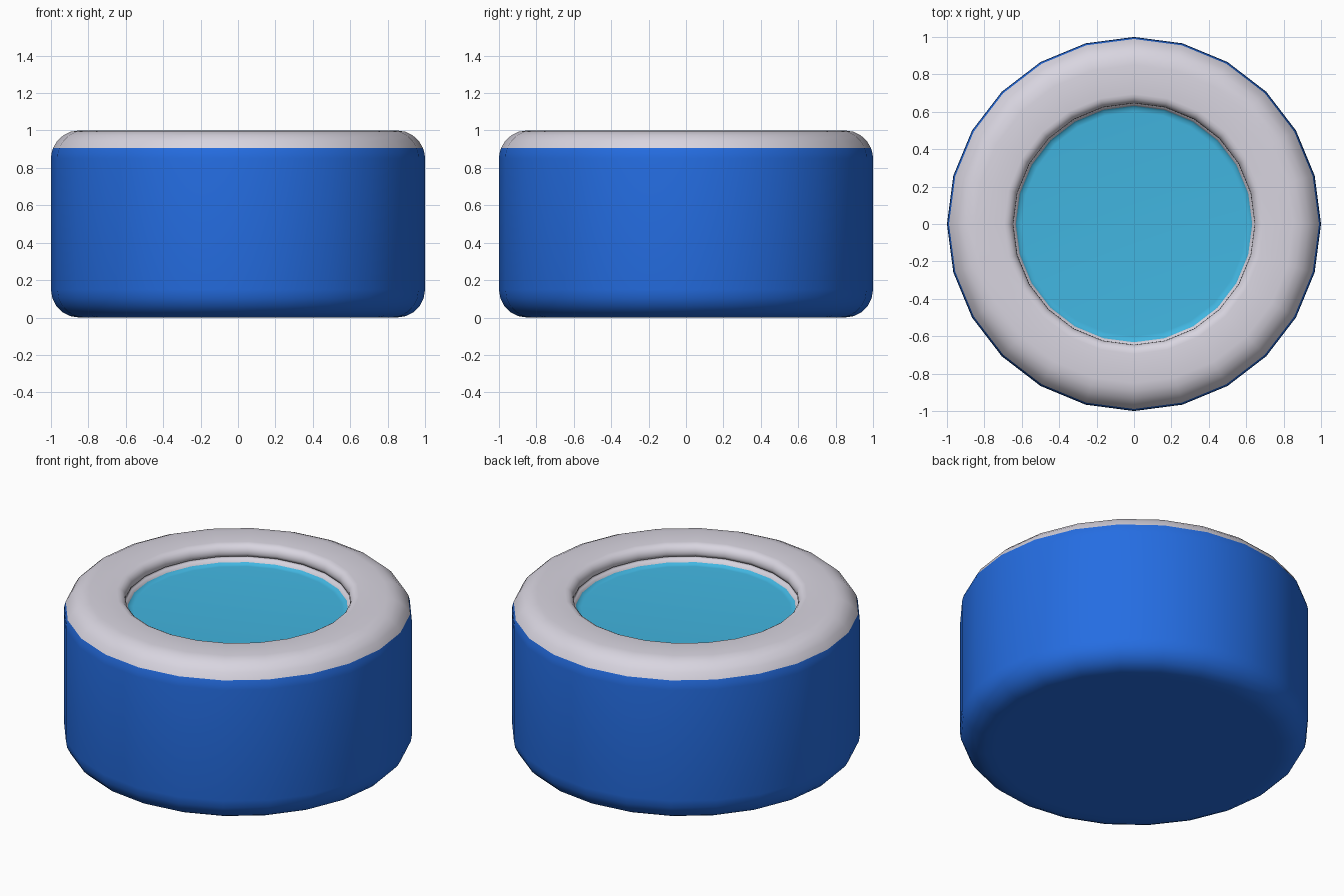
import bpy
import bmesh
import math

SIDES = 24

cube = bpy.data.objects.get("Cube")
if cube:
    bpy.data.objects.remove(cube, do_unlink=True)


def material(name, colour):
    mat = bpy.data.materials.new(name)
    mat.use_nodes = True
    mat.diffuse_color = colour
    bsdf = mat.node_tree.nodes["Principled BSDF"]
    bsdf.inputs["Base Color"].default_value = colour
    bsdf.inputs["Roughness"].default_value = 0.6
    return mat


def arc(cr, cz, radius, start, end, steps):
    """Profile points (r, z) along an arc, angles in degrees."""
    angles = [math.radians(start + (end - start) * i / steps) for i in range(steps + 1)]
    return [(cr + radius * math.cos(a), cz + radius * math.sin(a)) for a in angles]


def lathe(name, profile, mat):
    """Spin a profile around z; a point at r = 0 becomes a fan centre."""
    bm = bmesh.new()
    rings = []
    for r, z in profile:
        if r == 0:
            rings.append([bm.verts.new((0, 0, z))] * SIDES)
            continue
        turn = [2 * math.pi * i / SIDES for i in range(SIDES)]
        rings.append([bm.verts.new((r * math.cos(a), r * math.sin(a), z)) for a in turn])
    for low, high in zip(rings, rings[1:]):
        for i in range(SIDES):
            j = (i + 1) % SIDES
            corners = dict.fromkeys((low[i], low[j], high[j], high[i]))
            bm.faces.new(list(corners))
    for face in bm.faces:
        face.smooth = True
    mesh = bpy.data.meshes.new(name)
    bm.to_mesh(mesh)
    bm.free()
    mesh.materials.append(mat)
    obj = bpy.data.objects.new(name, mesh)
    bpy.context.collection.objects.link(obj)
    return obj


blue = material("deep blue", (0.018, 0.153, 0.76, 1))
grey = material("pale grey", (0.69, 0.665, 0.745, 1))
cyan = material("water cyan", (0.054, 0.468, 0.753, 1))

# Outer corner radius and the angle where blue meets grey
CORNER = 0.15
SPLIT = 22

# Body: flat base, rounded foot, straight wall
foot = arc(1 - CORNER, CORNER, CORNER, -90, 0, 5)
shoulder = arc(1 - CORNER, 1 - CORNER, CORNER, 0, SPLIT, 2)
lathe("body", [(0, 0), (0.8, 0)] + foot + shoulder, blue)

# Rim: rounded crown, inner lip curling under, small step to the water
crown = arc(1 - CORNER, 1 - CORNER, CORNER, SPLIT, 90, 4)
lip = arc(0.695, 0.95, 0.05, 90, 205, 6)
step = [(0.66, 0.925), (0.643, 0.918), (0.632, 0.9)]
lathe("rim", crown + [(0.77, 1)] + lip + step, grey)

# Water: flat disc with a slightly raised edge
lathe("water", [step[-1], (0.622, 0.89), (0.6, 0.888), (0, 0.888)], cyan)
